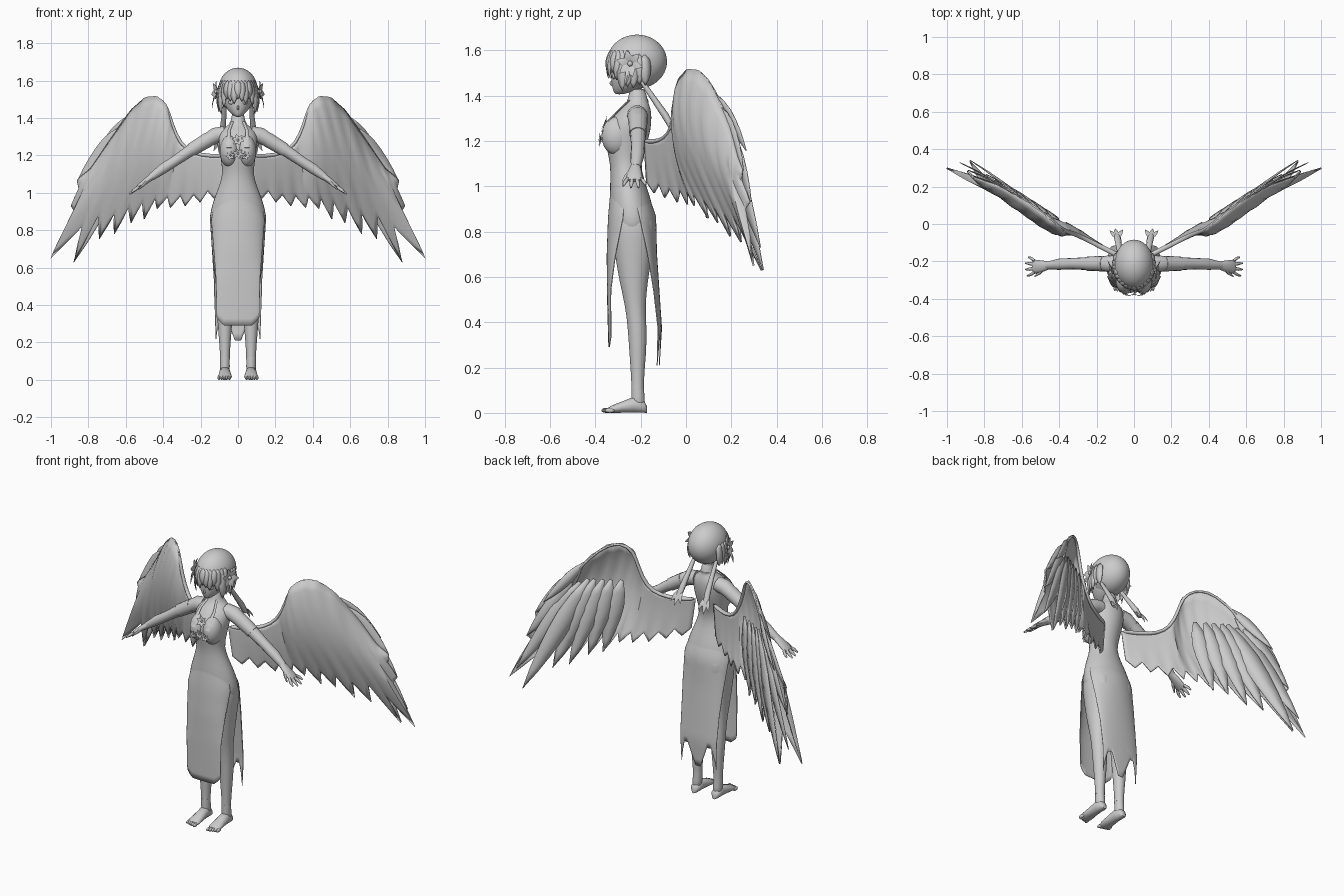
import bpy
import math
from mathutils import Vector as V

cube = bpy.data.objects.get("Cube")
if cube:
    bpy.data.objects.remove(cube)

grey = bpy.data.materials.new("plain grey")
grey.use_nodes = True
grey.diffuse_color = (0.6, 0.6, 0.6, 1)
grey.node_tree.nodes["Principled BSDF"].inputs["Base Color"].default_value = (0.6, 0.6, 0.6, 1)
X, Y, Z = V((1, 0, 0)), V((0, 1, 0)), V((0, 0, 1))


def make(name, pieces, mirror=False, subsurf=0, solid=0.0):
    """Join (verts, faces) pieces into one object."""
    verts, faces = [], []
    for vs, fs in pieces:
        n = len(verts)
        verts += vs
        faces += [[i + n for i in f] for f in fs]
    mesh = bpy.data.meshes.new(name)
    mesh.from_pydata(verts, [], faces)
    mesh.materials.append(grey)
    ob = bpy.data.objects.new(name, mesh)
    bpy.context.collection.objects.link(ob)
    if solid:
        ob.modifiers.new("thickness", 'SOLIDIFY').thickness = solid
    if subsurf:
        ob.modifiers.new("smooth", 'SUBSURF').levels = subsurf
        ob.modifiers["smooth"].render_levels = subsurf
    if mirror:
        ob.modifiers.new("mirror", 'MIRROR').use_mirror_merge = False
    bpy.ops.object.select_all(action='DESELECT')
    ob.select_set(True)
    bpy.context.view_layer.objects.active = ob
    bpy.ops.object.shade_smooth_by_angle(angle=math.radians(50))


def sweep(rings, a, b=None, n=14):
    """Tube through rings (centre, radius along a, radius along b)."""
    vs, fs = [], []
    for i, (c, ra, rb) in enumerate(rings):
        t = V(rings[min(i + 1, len(rings) - 1)][0]) - V(rings[max(i - 1, 0)][0])
        side = b or t.cross(a).normalized()
        for k in range(n):
            g = math.tau * k / n
            vs.append(V(c) + a * ra * math.cos(g) + side * rb * math.sin(g))
    for i in range(len(rings) - 1):
        for k in range(n):
            p, q = i * n + k, i * n + (k + 1) % n
            fs.append([p, q, q + n, p + n])
    fs += [list(range(n))[::-1], list(range(len(vs) - n, len(vs)))]
    return vs, fs


def stack(rows, x=0):
    """Vertical tube from rows (z, half width, front y, back y)."""
    return sweep([((x, (f + k) / 2, z), w, (k - f) / 2) for z, w, f, k in rows], X, Y, 18)


def ball(c, r, n=12, keep=lambda p: True):
    vs, fs = [], []
    for i in range(n + 1):
        for k in range(2 * n):
            u, w = math.pi * i / n, math.pi * k / n
            vs.append(V(c) + V((r[0] * math.sin(u) * math.cos(w),
                                r[1] * math.sin(u) * math.sin(w), r[2] * math.cos(u))))
    for i in range(n):
        for k in range(2 * n):
            m = (k + 1) % (2 * n)
            f = [i * 2 * n + k, (i + 1) * 2 * n + k, (i + 1) * 2 * n + m, i * 2 * n + m]
            if keep(sum((vs[j] for j in f), V()) / 4):
                fs.append(f)
    return vs, fs


def blade(root, tip, width, up, bulge=0.01, shape=(0.2, 0.75, 1, 0.95, 0.75, 0.45, 0.02)):
    """Pointed leaf with a raised midrib."""
    root, tip, up = V(root), V(tip), V(up).normalized()
    side = (tip - root).cross(up).normalized()
    vs, fs, n = [], [], len(shape) - 1
    for i, s in enumerate(shape):
        c = root.lerp(tip, i / n) + up * bulge * math.sin(math.pi * i / n)
        vs += [c - side * s * width, c + up * bulge * s * 0.5, c + side * s * width]
        if i:
            for k in (0, 1):
                p = 3 * (i - 1) + k
                fs.append([p, p + 1, p + 4, p + 3])
    return vs, fs


def flower(c, normal, r, petals=6):
    c, normal = V(c), V(normal).normalized()
    u = normal.orthogonal().normalized()
    w = normal.cross(u)
    out = [ball(c + normal * r * 0.1, (r * 0.2,) * 3, 5)]
    for k in range(petals):
        g = math.tau * k / petals
        d = u * math.cos(g) + w * math.sin(g)
        out.append(blade(c, c + d * r + normal * r * 0.3, r * 0.28, normal, r * 0.08,
                         (0.2, 0.8, 1, 0.6, 0.02)))
    return out


def sample(rows, t):
    """Linear interpolation along evenly spaced rows, t from 0 to 1."""
    f = t * (len(rows) - 1)
    i = min(int(f), len(rows) - 2)
    return [a + (b - a) * (f - i) for a, b in zip(rows[i], rows[i + 1])]


def grid(rows, cols, point):
    """Sheet of quads through point(u, v), u and v from 0 to 1."""
    vs, fs = [], []
    for i in range(rows + 1):
        for k in range(cols + 1):
            vs.append(V(point(i / rows, k / cols)))
            if i and k:
                p = i * (cols + 1) + k
                fs.append([p - 1, p, p - cols - 1, p - cols - 2])
    return vs, fs


# Torso, bust and legs
make("torso", [stack([
    (1.44, .034, -.25, -.18), (1.38, .036, -.255, -.17), (1.355, .06, -.275, -.16),
    (1.33, .1, -.305, -.152), (1.28, .108, -.345, -.15), (1.22, .1, -.362, -.16),
    (1.16, .09, -.35, -.182), (1.1, .083, -.335, -.2), (1.03, .104, -.335, -.185),
    (.95, .138, -.338, -.155), (.87, .156, -.337, -.136), (.82, .152, -.332, -.138),
    (.76, .125, -.31, -.16)])], subsurf=1)
make("bust", [ball((.045, -.305, 1.222), (.053, .068, .085))], mirror=True)
make("legs", [stack([
    (.9, .06, -.31, -.15), (.84, .08, -.33, -.138), (.77, .077, -.324, -.14), (.7, .07, -.315, -.148),
    (.58, .057, -.295, -.168), (.47, .044, -.268, -.18), (.37, .044, -.257, -.172),
    (.26, .036, -.25, -.175), (.13, .025, -.24, -.188), (.07, .027, -.243, -.182),
    (.02, .026, -.24, -.178)], .07)], mirror=True, subsurf=1)
foot = [sweep([((.07, y, h), w, h) for y, w, h in (
    (-.172, .012, .015), (-.185, .026, .026), (-.23, .03, .036), (-.28, .034, .026),
    (-.325, .038, .017), (-.345, .032, .011))], X, Z)]
foot += [ball((.046 + .014 * k, -.352 + .004 * k, .011), (.0085, .022, .011), 6) for k in range(5)]
make("feet", foot, mirror=True)
make("anklets", [stack([(.122, .027, -.242, -.186), (.108, .027, -.242, -.186)], .07)], mirror=True)

# Arms and hands
arm = [sweep([((x, y, z), r, r * .95) for x, y, z, r in (
    (.07, -.215, 1.315, .045), (.12, -.213, 1.307, .046), (.18, -.212, 1.272, .039),
    (.26, -.212, 1.223, .034), (.33, -.212, 1.175, .03), (.4, -.215, 1.13, .03),
    (.465, -.222, 1.083, .021))], Y)]
arm.append(sweep([((.455, -.222, 1.09), .021, .019), ((.49, -.226, 1.065), .031, .016),
                  ((.525, -.228, 1.038), .036, .013), ((.54, -.228, 1.026), .032, .008)], Y))
for y, reach in ((-.198, .03), (-.217, .045), (-.237, .045), (-.257, .036)):
    s = (y + .228) * .45
    arm.append(sweep([((.53, y, 1.033), .009, .009), ((.53 + reach * .6, y + s, 1.033 - reach * .45), .009, .009),
                      ((.535 + reach, y + s * 1.5, 1.03 - reach * .8), .004, .004)], Y, n=8))
arm.append(sweep([((.49, -.245, 1.062), .012, .012), ((.51, -.265, 1.04), .01, .01),
                  ((.53, -.28, 1.02), .004, .004)], X, n=8))
make("arms", arm, mirror=True)
make("sleeve_cuffs", [sweep([((.16, -.212, 1.284), .042, .041), ((.2, -.212, 1.26), .04, .039),
                             ((.25, -.212, 1.229), .038, .037)], Y)], mirror=True)


# Skirt panels, open at the sides and sunk into the waist at the top
def drape(name, s, rows, low):
    """Rows at equal heights: half width, middle y, depth of the curve."""
    def point(v, h):
        u = 2 * h - 1
        z = 1.03 + (low(abs(u)) - 1.03) * v
        w, y, d = sample(rows, (1.03 - z) / .82)
        return w * math.sin(u * 1.35), y - s * d * (1 - math.cos(u * 1.35)), z
    make(name, [grid(20, 40, point)], solid=.004)


drape("front_panel", -1, [(.094, -.329, .075), (.148, -.344, .085), (.134, -.35, .05),
                          (.121, -.349, .02), (.118, -.345, .015), (.112, -.34, .012)],
      lambda u: .29 + .045 * max(0, u - .5) / .5)
drape("back_panel", 1, [(.094, -.192, .07), (.15, -.136, .09), (.14, -.132, .05),
                        (.13, -.121, .03), (.126, -.11, .02), (.12, -.12, .012)],
      lambda u: .21 + .13 * min(1, max(0, u - .1) / .3, (1 - u) / .4))

# Neckline and ornaments
make("collar", [sweep([((0, -.212, 1.37), .042, .046), ((0, -.21, 1.385), .039, .043)], X, Y, 20)])
make("halter_straps", [sweep([((.03, -.25, 1.38), .007, .004), ((.048, -.298, 1.335), .008, .004),
                              ((.05, -.345, 1.285), .012, .005), ((.048, -.37, 1.24), .016, .005)],
                             X, n=8)], mirror=True)
make("chest_flowers", flower((0, -.35, 1.28), (0, -1, .4), .035)
     + flower((0, -.372, 1.21), (0, -1, 0), .03))
make("bust_flowers", flower((.04, -.374, 1.2), (.2, -1, 0), .026), mirror=True)

# Head and face
make("head", [stack([(1.405, .012, -.312, -.28), (1.42, .035, -.322, -.225), (1.45, .064, -.33, -.17),
                     (1.49, .08, -.333, -.14), (1.54, .086, -.332, -.12), (1.6, .075, -.31, -.13),
                     (1.64, .04, -.27, -.17)])], subsurf=1)
make("nose", [ball((0, -.328, 1.455), (.006, .009, .012), 6)])
make("eyes", [ball((.036, -.318, 1.485), (.017, .007, .012), 8)], mirror=True)
make("mouth", [ball((0, -.32, 1.434), (.012, .005, .003), 6)])

# Hair: cap, fringe, side locks and long tails
centre, size = V((0, -.216, 1.55)), V((.105, .132, .119))
make("hair_cap", [ball(centre, size, 28, lambda p: p.z > 1.535 or p.y > -.25)])


def on_cap(g, z, grow=1.0):
    h = math.sqrt(max(.05, 1 - ((z - centre.z) / size.z) ** 2)) * grow
    return V((size.x * h * math.sin(g), centre.y - size.y * h * math.cos(g), z))


def lock(g, top, z, width):
    tip = on_cap(g, 1.53, 1.0)
    tip.z = z
    return blade(on_cap(g, top, .99), tip, width, (math.sin(g), -math.cos(g), 0), .01,
                 (.3, .9, 1, 1, .9, .6, .02))


make("fringe", [lock(-1.2 + .2 * k, 1.6, 1.5 - .012 * (k % 3) - .02 * (abs(k - 6) > 3), .02)
                for k in range(13)], solid=.003)
make("side_locks", [lock(1.05 + .2 * k, 1.58, 1.42 + .01 * (k % 2) + .006 * k, .024)
                    for k in range(5)], mirror=True, solid=.003)
tail = [sweep([((.07, -.2, 1.47), .01, .01), ((.077, -.145, 1.39), .014, .013),
               ((.085, -.09, 1.31), .018, .016), ((.092, -.06, 1.255), .019, .013)], X, n=8)]
for x, y, z in ((.06, -.03, 1.225), (.1, -.025, 1.205), (.13, -.035, 1.225)):
    tail.append(blade((.09, -.08, 1.29), (x, y, z), .014, (0, 1, .6), .006))
make("hair_tails", tail, mirror=True)
make("hair_flowers", flower((.108, -.245, 1.54), (1, -.25, .1), .062)
     + [blade((.11, -.25, 1.53), (.135, -.27, 1.44), .01, (1, 0, 0))], mirror=True)


# Wings: a rounded front edge, a vane cut into feather tips, and a rear layer
def on_wing(x, z, off=0):
    return V((x, (-.16 + (x - .1) * .5 if x < .38 else -.02 + (x - .38) * .6) + off, z))


edge = [(.06, 1.2, 0), (.15, 1.195, 0), (.24, 1.21, 0), (.31, 1.26, 0), (.355, 1.37, -.01),
        (.38, 1.47, -.01), (.43, 1.515, 0), (.49, 1.51, .015), (.57, 1.44, .025),
        (.68, 1.28, .03), (.78, 1.13, .01), (.85, 1.07, -.01)]
# Feather tips and the notches between them: x, z, offset
hem = [(.08, 1.02, 0), (.125, .97, .01), (.16, 1.01, .015), (.2, .95, .02), (.235, .99, .025),
       (.28, .93, .035), (.305, .985, .035), (.36, .92, .04), (.375, .98, .03), (.43, .915, .03),
       (.44, .97, .02), (.5, .86, .05), (.51, .95, .02), (.57, .84, .05), (.585, .92, .02),
       (.66, .78, .05), (.66, .89, .02), (.74, .755, .05), (.745, .88, .01), (.877, .63, .06),
       (.835, .82, .0), (1.0, .65, -.05), (.87, .9, -.01), (.888, .93, .0), (.845, 1.02, -.01),
       (.857, 1.065, -.015)]


def vane(t, v):
    (ax, az, ao), (bx, bz, bo) = sample(edge, t), sample(hem, t)
    bow = .07 * math.sin(math.pi * min(1, max(0, t - .3) / .7)) ** .7
    return on_wing(ax + (bx - ax) * v, az + (bz - az) * v,
                   ao + (bo - ao) * v * v - bow * math.sin(math.pi * v ** .8))


make("wing_vanes", [grid(50, 12, vane)], mirror=True, solid=.008)
make("wing_arms", [sweep([(on_wing(*p), .016 - .001 * i, .012 - .0008 * i)
                          for i, p in enumerate(edge)], Y)], mirror=True, subsurf=1)
# root x, root z, tip x, tip z, half width, offset
feathers = [
    (.42, 1.3, .5, .86, .05, .04), (.47, 1.3, .57, .84, .05, .045), (.51, 1.3, .66, .78, .05, .05),
    (.55, 1.3, .74, .755, .052, .05), (.58, 1.3, .877, .63, .055, .065), (.62, 1.28, .93, .73, .05, .02),
    (.66, 1.28, .888, .93, .045, .005), (.62, 1.35, .855, 1.07, .045, -.01), (.6, 1.4, .79, 1.155, .03, .042)]
make("wing_feathers", [blade(on_wing(a, b, .025), on_wing(c, d, off), w, (-.5, .86, 0), .008)
                       for a, b, c, d, w, off in feathers], mirror=True, solid=.004)
